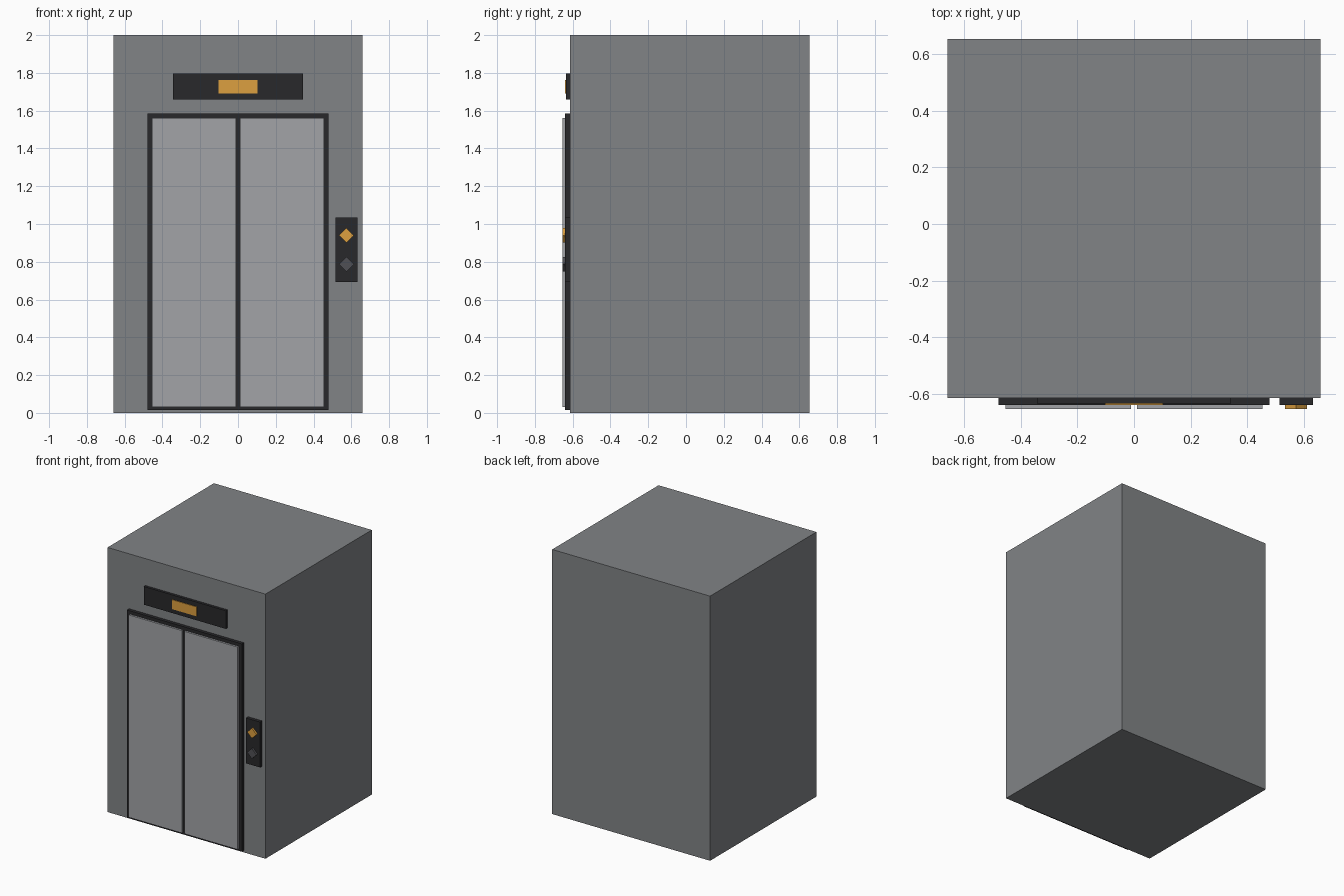
import bpy, bmesh
from math import pi
from mathutils import Matrix

if "Cube" in bpy.data.objects:
    bpy.data.objects.remove(bpy.data.objects["Cube"])


def material(name, rgb):
    m = bpy.data.materials.new(name)
    m.diffuse_color = (*rgb, 1)
    m.use_nodes = True
    m.node_tree.nodes["Principled BSDF"].inputs["Base Color"].default_value = m.diffuse_color
    return m


STEEL = material("steel", (0.22, 0.23, 0.24))
DOOR = material("brushed_door", (0.36, 0.37, 0.39))
DARK = material("dark_trim", (0.022, 0.022, 0.024))
AMBER = material("amber_light", (0.72, 0.35, 0.05))
UNLIT = material("unlit_button", (0.08, 0.08, 0.09))


def finish(name, bm, mat):
    mesh = bpy.data.meshes.new(name)
    bm.to_mesh(mesh)
    bm.free()
    mesh.materials.append(mat)
    ob = bpy.data.objects.new(name, mesh)
    bpy.context.collection.objects.link(ob)
    return ob


def box(name, x, y, z, mat):
    """Box from (min, max) ranges on each axis."""
    bm = bmesh.new()
    size = [b - a for a, b in (x, y, z)]
    mid = [(a + b) / 2 for a, b in (x, y, z)]
    bmesh.ops.create_cube(bm, size=1, matrix=Matrix.Translation(mid) @ Matrix.Diagonal((*size, 1)))
    return finish(name, bm, mat)


def diamond(name, x, y, z, radius, mat):
    """Four-sided button standing on its corner, facing -y."""
    bm = bmesh.new()
    bmesh.ops.create_cone(bm, cap_ends=True, segments=4, radius1=radius, radius2=radius,
                          depth=y[1] - y[0],
                          matrix=Matrix.Translation((x, sum(y) / 2, z)) @ Matrix.Rotation(pi / 2, 4, 'X'))
    return finish(name, bm, mat)


WALL = -0.615   # front face of the shaft
TRIM = -0.64    # front face of the dark trim
FRONT = -0.655  # front face of doors and buttons

# Shaft
box("shaft", (-0.66, 0.66), (WALL, 0.655), (0, 2), STEEL)

# Door surround and the two sliding doors
box("door_frame", (-0.48, 0.48), (TRIM, WALL), (0.015, 1.585), DARK)
for side, x in (("left", (-0.455, -0.01)), ("right", (0.01, 0.455))):
    box(f"{side}_door", x, (FRONT, TRIM), (0.03, 1.56), DOOR)

# Floor indicator above the doors
box("indicator_panel", (-0.343, 0.343), (-0.635, WALL), (1.66, 1.797), DARK)
box("indicator_screen", (-0.103, 0.103), (-0.64, -0.635), (1.692, 1.763), AMBER)

# Call panel with up and down buttons
box("call_panel", (0.515, 0.633), (TRIM, WALL), (0.692, 1.035), DARK)
for name, z, mat in (("up_button", 0.94, AMBER), ("down_button", 0.787, UNLIT)):
    diamond(name, 0.574, (FRONT, TRIM), z, 0.039, mat)
